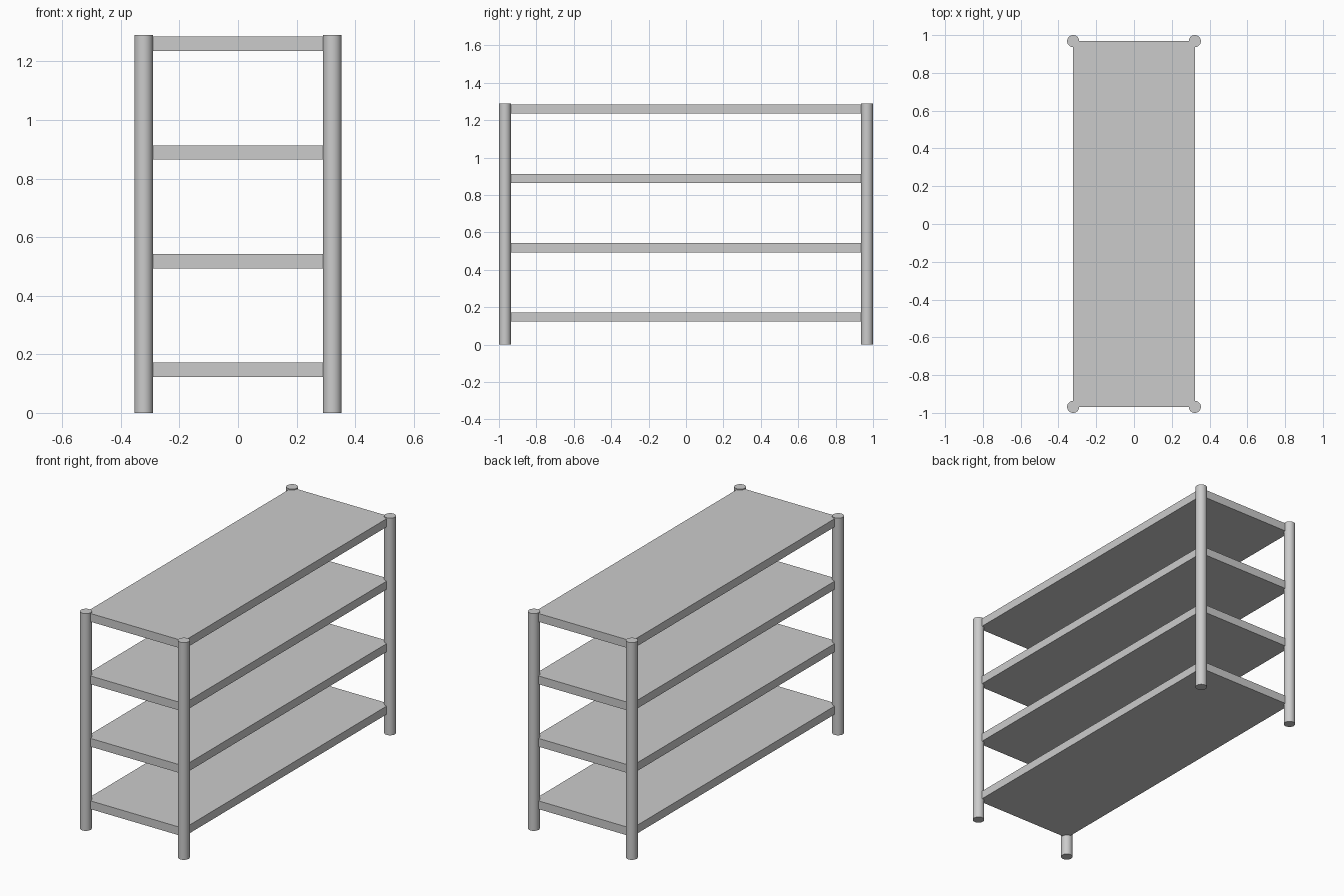
import bpy

if "Cube" in bpy.data.objects:
    bpy.data.objects.remove(bpy.data.objects["Cube"])

POST_X, POST_Y = 0.322, 0.968   # post centres, also the shelf corners
POST_R, POST_H = 0.032, 1.29
SHELF_T = 0.049


def add_post(name, x, y):
    bpy.ops.mesh.primitive_cylinder_add(vertices=32, radius=POST_R, depth=POST_H,
                                        location=(x, y, POST_H / 2))
    bpy.context.object.name = name
    bpy.ops.object.shade_smooth_by_angle()


def add_shelf(name, z):
    bpy.ops.mesh.primitive_cube_add(size=1, location=(0, 0, z))
    shelf = bpy.context.object
    shelf.name = name
    shelf.scale = (2 * POST_X, 2 * POST_Y, SHELF_T)
    bpy.ops.object.transform_apply(location=False, rotation=False, scale=True)


# Four round corner posts
for y, depth in ((-POST_Y, "front"), (POST_Y, "back")):
    for x, side in ((-POST_X, "left"), (POST_X, "right")):
        add_post(f"{depth}_{side}_post", x, y)

# Four evenly spaced shelf boards
for i in range(4):
    add_shelf(f"shelf_{i + 1}", 0.147 + i * 0.371)
